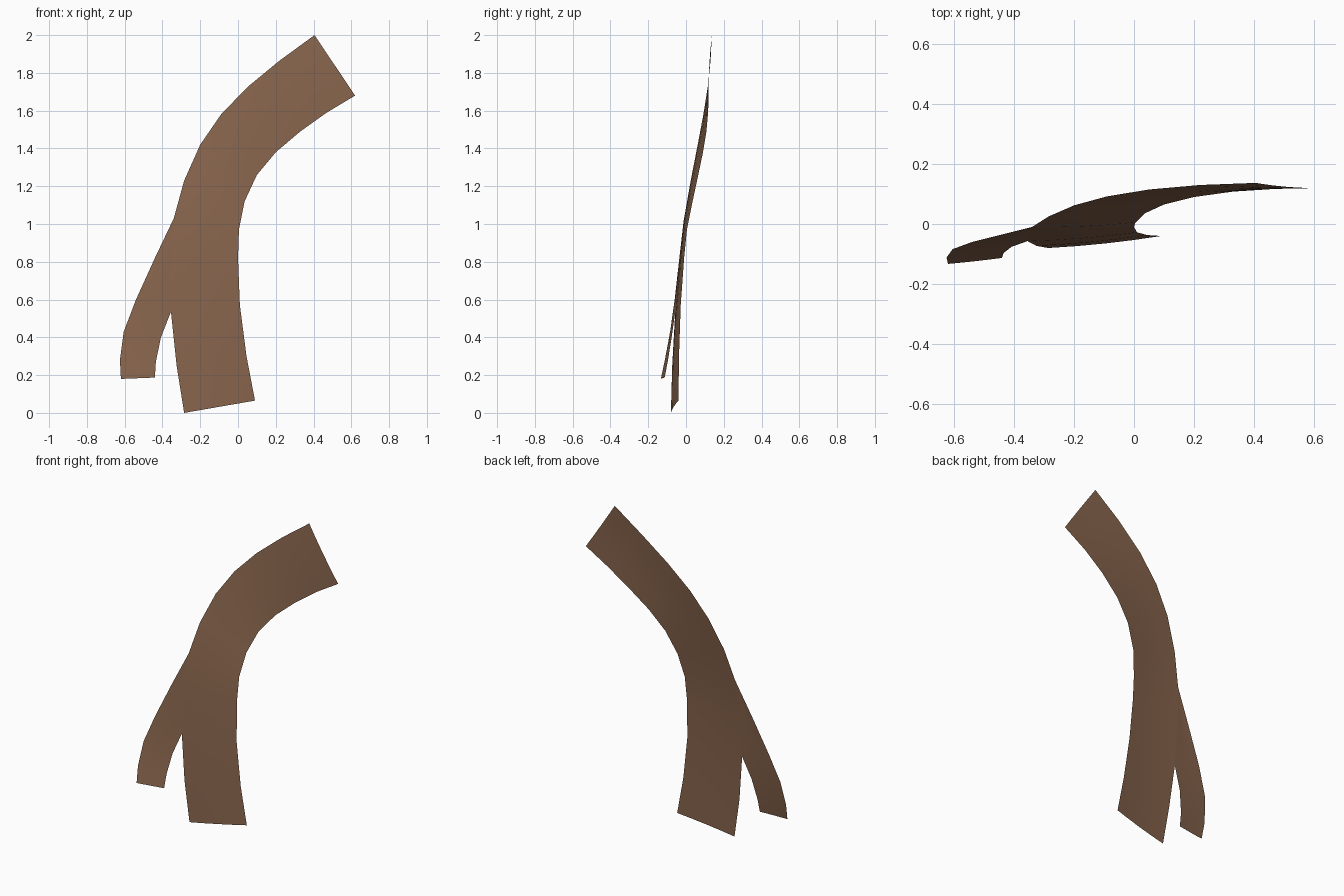
import bpy, bmesh
from mathutils import Vector

if "Cube" in bpy.data.objects:
    bpy.data.objects.remove(bpy.data.objects["Cube"])

brown = bpy.data.materials.new("warm_brown")
brown.diffuse_color = (0.245, 0.13, 0.074, 1)
brown.use_nodes = True
brown.node_tree.nodes["Principled BSDF"].inputs["Base Color"].default_value = brown.diffuse_color


def ribbon(name, left, right, bow, across=4):
    """Thin sheet lofted between two edges, bowed slightly towards the front."""
    bm = bmesh.new()
    rows = []
    for a, b in zip(left, right):
        a, b = Vector(a), Vector(b)
        row = []
        for i in range(across + 1):
            t = i / across
            p = a.lerp(b, t)
            p.y -= bow * 4 * t * (1 - t)
            row.append(bm.verts.new(p))
        rows.append(row)
    for r0, r1 in zip(rows, rows[1:]):
        for i in range(across):
            bm.faces.new((r0[i], r0[i + 1], r1[i + 1], r1[i]))
    bmesh.ops.remove_doubles(bm, verts=bm.verts, dist=1e-5)
    for f in bm.faces:
        f.smooth = True
    me = bpy.data.meshes.new(name)
    bm.to_mesh(me)
    bm.free()
    me.materials.append(brown)
    ob = bpy.data.objects.new(name, me)
    bpy.context.collection.objects.link(ob)
    return ob


# Main curved strip
trunk_left = [(-.285, -.08, 0), (-.325, -.073, .25), (-.355, -.057, .535),
              (-.362, -.035, .8), (-.34, -.01, 1.03), (-.285, .025, 1.23),
              (-.2, .062, 1.42), (-.09, .092, 1.58), (.05, .115, 1.725),
              (.22, .13, 1.865), (.405, .137, 2.0)]
trunk_right = [(.09, -.04, .065), (.045, -.037, .3), (.01, -.028, .57),
               (0, -.01, .82), (.005, .005, .97), (.035, .035, 1.12),
               (.1, .065, 1.26), (.2, .09, 1.38), (.33, .108, 1.49),
               (.47, .117, 1.59), (.62, .12, 1.68)]
ribbon("main_strip", trunk_left, trunk_right, .005)

# Side branch, its inner edge running up the main strip's left edge
branch_outer = [(-.62, -.133, .18), (-.625, -.112, .28), (-.605, -.084, .43),
                (-.54, -.06, .6), (-.44, -.035, .82), trunk_left[4]]
branch_inner = [(-.44, -.113, .187), (-.435, -.097, .27), (-.408, -.076, .4),
                trunk_left[2], trunk_left[3], trunk_left[4]]
ribbon("side_branch", branch_outer, branch_inner, .001)
